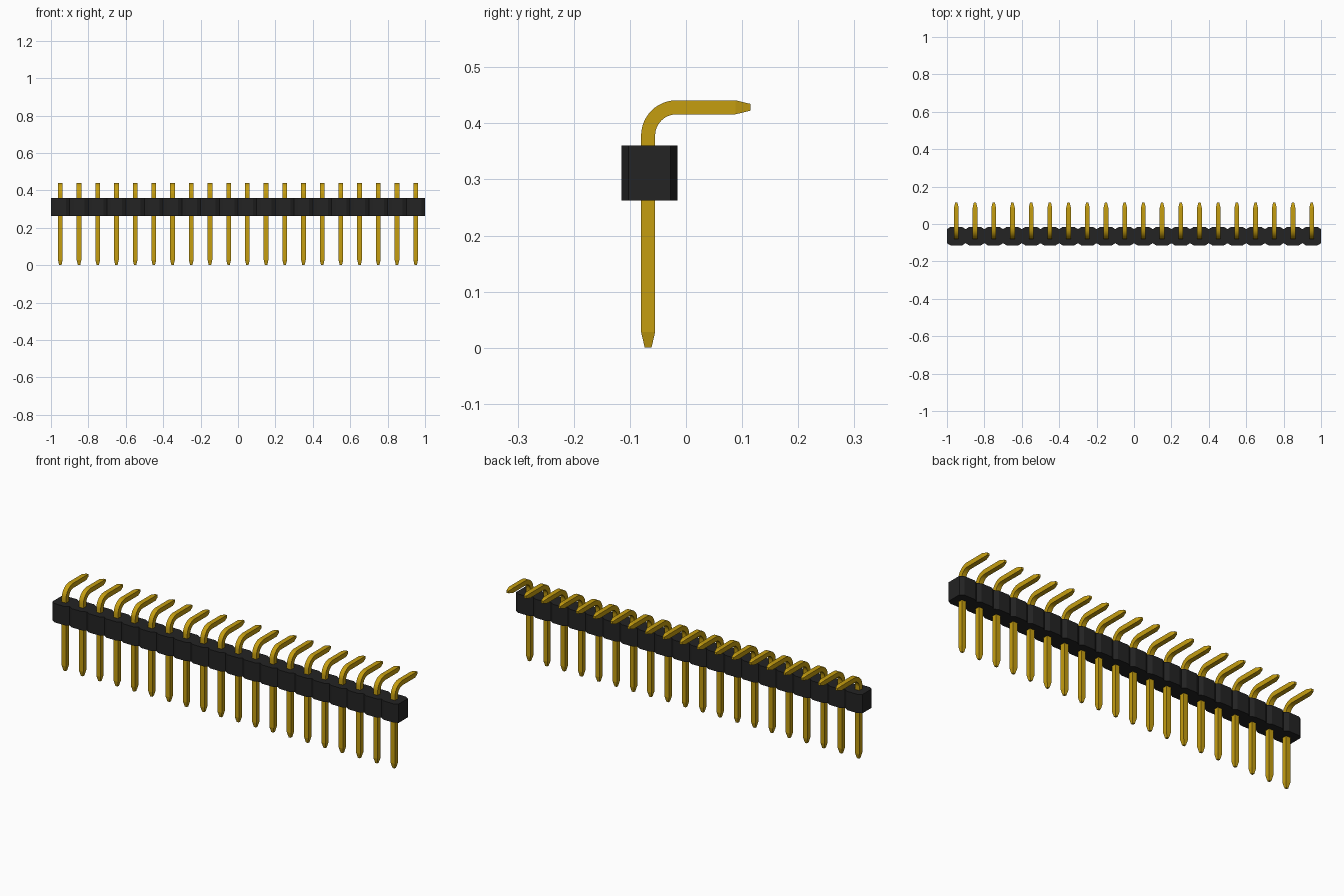
import bpy, bmesh, math
from mathutils import Vector

if "Cube" in bpy.data.objects:
    bpy.data.objects.remove(bpy.data.objects["Cube"], do_unlink=True)

COUNT, PITCH = 20, 0.1
BODY_Y, BODY_Z, BODY_H = -0.065, 0.262, 0.098
PIN_Y, PIN_TOP, HALF, TIP = -0.0675, 0.4285, 0.0125, 0.006
BEND_R = 0.0505


def material(name, rgb, roughness):
    m = bpy.data.materials.new(name)
    m.use_nodes = True
    m.diffuse_color = (*rgb, 1)
    bsdf = m.node_tree.nodes["Principled BSDF"]
    bsdf.inputs["Base Color"].default_value = (*rgb, 1)
    bsdf.inputs["Roughness"].default_value = roughness
    return m


def finish(bm, name, mat):
    bmesh.ops.recalc_face_normals(bm, faces=bm.faces)
    mesh = bpy.data.meshes.new(name)
    bm.to_mesh(mesh)
    bm.free()
    mesh.materials.append(mat)
    obj = bpy.data.objects.new(name, mesh)
    bpy.context.collection.objects.link(obj)
    return obj


black = material("black plastic", (0.017, 0.017, 0.017), 0.6)
gold = material("gold metal", (0.56, 0.34, 0.005), 0.4)

# Housing: a row of chamfered cells, outlined from above and extruded
half, cut_x, cut_y = PITCH / 2, 0.02, 0.0125
front = []
for i in range(COUNT):
    x = (i - (COUNT - 1) / 2) * PITCH
    front += [(x - half, -half + cut_y), (x - half + cut_x, -half),
              (x + half - cut_x, -half)]
front.append((COUNT * half, -half + cut_y))
outline = front + [(x, -y) for x, y in reversed(front)]
bm = bmesh.new()
base = bm.faces.new([bm.verts.new((x, y + BODY_Y, BODY_Z)) for x, y in outline])
top = bmesh.ops.extrude_face_region(bm, geom=[base], use_keep_orig=True)["geom"]
bmesh.ops.translate(bm, vec=(0, 0, BODY_H),
                    verts=[v for v in top if isinstance(v, bmesh.types.BMVert)])
finish(bm, "housing", black)

# Pin: square section swept along a bent path, with tapered ends
# Each station is (y, z, direction angle from vertical, half width)
stations = [(PIN_Y, 0, 0, TIP), (PIN_Y, 0.028, 0, HALF)]
cy, cz = PIN_Y + BEND_R, PIN_TOP - BEND_R
STEPS = 12
for i in range(STEPS + 1):
    a = math.pi / 2 * i / STEPS
    stations.append((cy - BEND_R * math.cos(a), cz + BEND_R * math.sin(a), a, HALF))
stations += [(0.088, PIN_TOP, math.pi / 2, HALF), (0.115, PIN_TOP, math.pi / 2, TIP)]

bm = bmesh.new()
rings = []
for y, z, a, w in stations:
    side = Vector((0, math.cos(a), -math.sin(a))) * w
    across = Vector((w, 0, 0))
    c = Vector((0, y, z))
    rings.append([bm.verts.new(c + across * sx + side * sy)
                  for sx, sy in ((-1, -1), (1, -1), (1, 1), (-1, 1))])
for lower, upper in zip(rings, rings[1:]):
    for k in range(4):
        n = (k + 1) % 4
        bm.faces.new((lower[k], lower[n], upper[n], upper[k]))
bm.faces.new(rings[0])
bm.faces.new(rings[-1])
pin = finish(bm, "pin_01", gold)
bpy.ops.object.select_all(action="DESELECT")
pin.select_set(True)
bpy.context.view_layer.objects.active = pin
bpy.ops.object.shade_smooth_by_angle(angle=math.radians(11))

# Repeat the pin once per cell
for i in range(COUNT):
    if i:
        obj = pin.copy()
        obj.name = f"pin_{i + 1:02d}"
        bpy.context.collection.objects.link(obj)
    else:
        obj = pin
    obj.location.x = (i - (COUNT - 1) / 2) * PITCH
